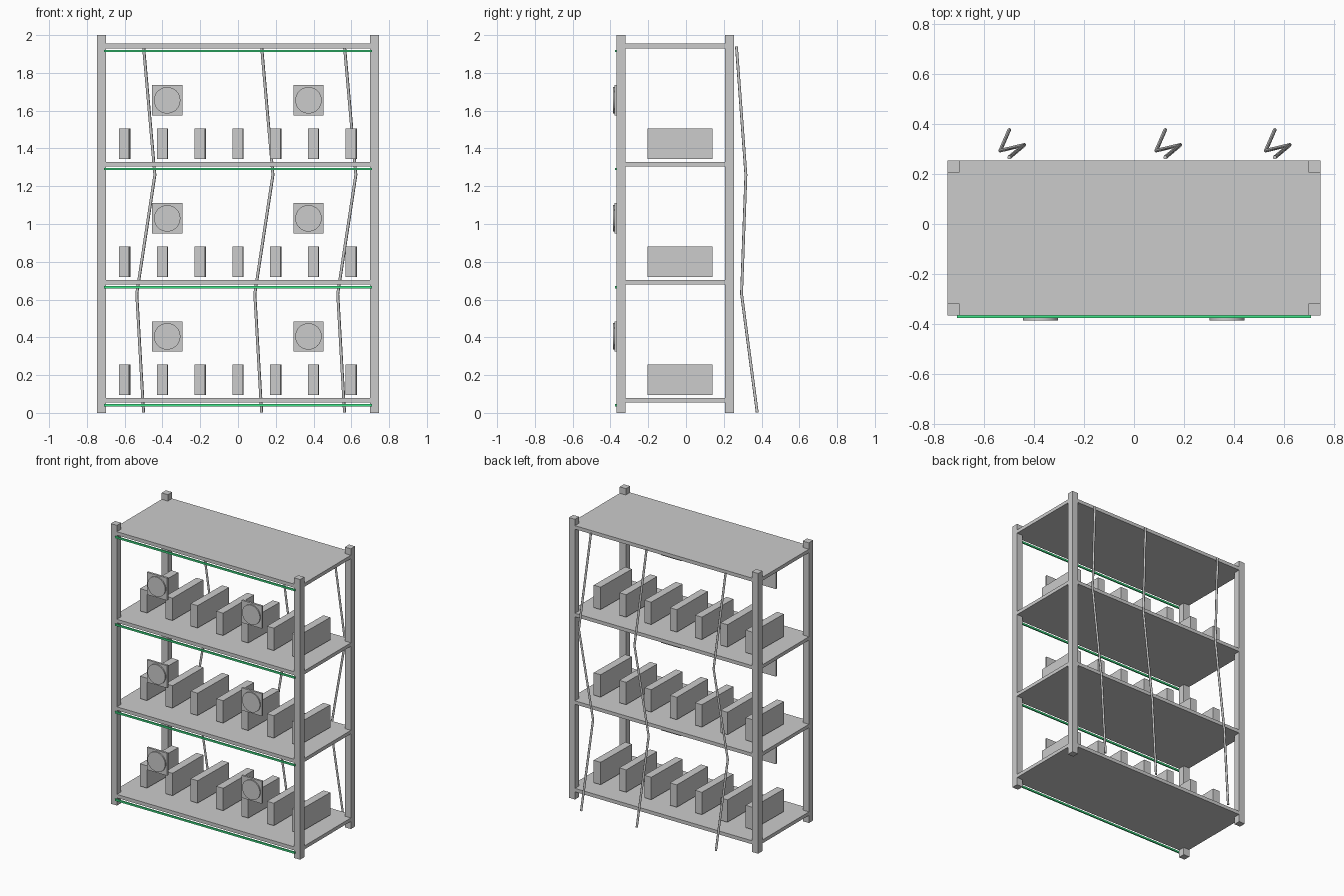
import bpy
import math

if "Cube" in bpy.data.objects:
    bpy.data.objects.remove(bpy.data.objects["Cube"])


def box(name, center, size, rot=0.0):
    bpy.ops.mesh.primitive_cube_add(size=1, location=center, rotation=(0, 0, rot))
    ob = bpy.context.object
    ob.name = name
    ob.scale = size
    bpy.ops.object.transform_apply(location=False, rotation=False, scale=True)
    return ob


def disc(name, center, radius, depth):
    bpy.ops.mesh.primitive_cylinder_add(vertices=32, radius=radius, depth=depth,
                                        location=center, rotation=(math.pi / 2, 0, 0))
    ob = bpy.context.object
    ob.name = name
    bpy.ops.object.shade_smooth_by_angle()
    return ob


def cable(name, points, radius):
    cu = bpy.data.curves.new(name, 'CURVE')
    cu.dimensions = '3D'
    cu.bevel_depth = radius
    cu.bevel_resolution = 1
    cu.use_fill_caps = True
    sp = cu.splines.new('POLY')
    sp.points.add(len(points) - 1)
    for p, co in zip(sp.points, points):
        p.co = (*co, 1)
    ob = bpy.data.objects.new(name, cu)
    bpy.context.collection.objects.link(ob)
    return ob


green = bpy.data.materials.new("green_light")
green.diffuse_color = (0.05, 0.8, 0.25, 1)
green.use_nodes = True
green.node_tree.nodes["Principled BSDF"].inputs["Base Color"].default_value = green.diffuse_color

FRONT, BACK, HALF, POST = -0.367, 0.254, 0.747, 0.048
MID_Y, DEPTH = (FRONT + BACK) / 2, BACK - FRONT
SHELF_Z = [0.067 + 0.625 * i for i in range(4)]

# corner posts
for sx, side in ((-1, "left"), (1, "right")):
    for y, end in ((FRONT + POST / 2, "front"), (BACK - POST / 2, "back")):
        box(f"post_{end}_{side}", (sx * (HALF - POST / 2), y, 1), (POST, POST, 2))

for i, z in enumerate(SHELF_Z):
    # shelf and its light strip
    box(f"shelf_{i}", (0, MID_Y, z), (HALF * 2, DEPTH, 0.025))
    strip = box(f"light_strip_{i}", (0, -0.371, z - 0.026), (1.42, 0.01, 0.0125))
    strip.data.materials.append(green)
    if i == 3:
        break
    # row of upright units, alternately turned a touch
    for k in range(7):
        turn = -0.02 if k % 2 == 0 else -0.008
        box(f"unit_{i}_{k}", (-0.6 + 0.2 * k, -0.032, z + 0.108),
            (0.055, 0.345, 0.16), turn)
    # fan plates with round covers
    for x, side in ((-0.375, "left"), (0.373, "right")):
        box(f"fan_plate_{i}_{side}", (x, -0.370, z + 0.338), (0.16, 0.015, 0.16))
        disc(f"fan_cover_{i}_{side}", (x, -0.380, z + 0.338), 0.07, 0.012)

# cables hanging behind the rack
for i, x in enumerate((-0.5, 0.125, 0.564)):
    cable(f"cable_{i}", [(x, 0.267, 1.94), (x + 0.06, 0.317, 1.26),
                         (x - 0.036, 0.294, 0.63), (x, 0.377, 0.002)], 0.008)
